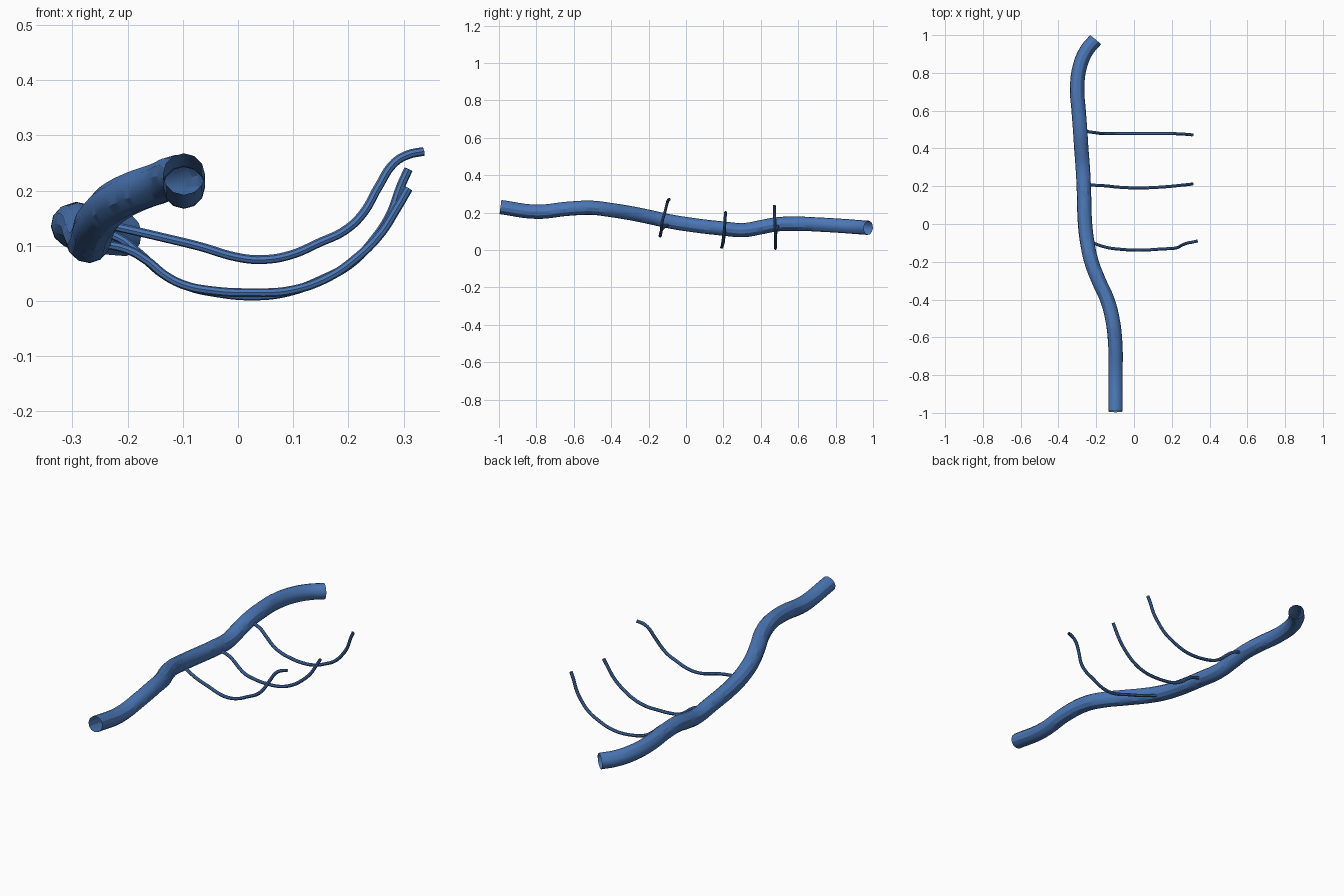
import bpy

blue = bpy.data.materials.new("steel_blue")
blue.diffuse_color = (0.07, 0.185, 0.47, 1)


def tube(name, points, radius, sides=12, steps=6):
    """Open-ended round tube swept along a smooth path."""
    curve = bpy.data.curves.new(name, 'CURVE')
    curve.dimensions = '3D'
    curve.bevel_depth = radius
    curve.bevel_resolution = (sides - 4) // 2
    curve.resolution_u = steps
    curve.use_fill_caps = False
    spline = curve.splines.new('BEZIER')
    spline.bezier_points.add(len(points) - 1)
    for bp, p in zip(spline.bezier_points, points):
        bp.co = p
        bp.handle_left_type = bp.handle_right_type = 'AUTO'
    obj = bpy.data.objects.new(name, curve)
    bpy.context.collection.objects.link(obj)
    curve.materials.append(blue)
    bpy.ops.object.select_all(action='DESELECT')
    obj.select_set(True)
    bpy.context.view_layer.objects.active = obj
    bpy.ops.object.convert(target='MESH')
    bpy.ops.object.shade_smooth_by_angle()
    return bpy.context.object


# Thick winding main tube, front to back
tube("main_tube", [
    (-0.098, -0.992, 0.230), (-0.098, -0.80, 0.205), (-0.100, -0.62, 0.222),
    (-0.115, -0.50, 0.226), (-0.142, -0.40, 0.214), (-0.187, -0.30, 0.198),
    (-0.225, -0.20, 0.178), (-0.247, -0.10, 0.156), (-0.259, 0.0, 0.139),
    (-0.266, 0.20, 0.115), (-0.272, 0.31, 0.107), (-0.279, 0.40, 0.122),
    (-0.284, 0.48, 0.137), (-0.293, 0.60, 0.141), (-0.301, 0.72, 0.136),
    (-0.285, 0.84, 0.129), (-0.250, 0.92, 0.123), (-0.204, 0.975, 0.119)], 0.038)

# Three thin side branches, each sagging and then rising to the right
tube("front_branch", [
    (-0.245, -0.09, 0.140), (-0.205, -0.105, 0.131), (-0.14, -0.125, 0.116),
    (-0.07, -0.134, 0.099), (0.0, -0.138, 0.079), (0.043, -0.138, 0.075),
    (0.094, -0.136, 0.083), (0.148, -0.132, 0.106), (0.194, -0.130, 0.128),
    (0.226, -0.126, 0.158), (0.254, -0.112, 0.206), (0.283, -0.101, 0.250),
    (0.308, -0.096, 0.265), (0.336, -0.090, 0.271)], 0.008, 8)

tube("middle_branch", [
    (-0.255, 0.206, 0.105), (-0.20, 0.205, 0.093), (-0.165, 0.203, 0.073),
    (-0.13, 0.200, 0.045), (-0.095, 0.196, 0.028), (-0.05, 0.193, 0.019),
    (0.02, 0.190, 0.015), (0.10, 0.193, 0.020), (0.166, 0.197, 0.044),
    (0.21, 0.201, 0.074), (0.257, 0.206, 0.120), (0.288, 0.209, 0.168),
    (0.309, 0.212, 0.204)], 0.008, 8)

tube("back_branch", [
    (-0.265, 0.492, 0.130), (-0.215, 0.485, 0.114), (-0.18, 0.480, 0.087),
    (-0.135, 0.478, 0.048), (-0.095, 0.478, 0.028), (-0.04, 0.478, 0.015),
    (0.03, 0.478, 0.009), (0.09, 0.478, 0.016), (0.15, 0.478, 0.038),
    (0.205, 0.478, 0.068), (0.25, 0.477, 0.116), (0.275, 0.475, 0.155),
    (0.295, 0.473, 0.208), (0.309, 0.472, 0.239)], 0.008, 8)
